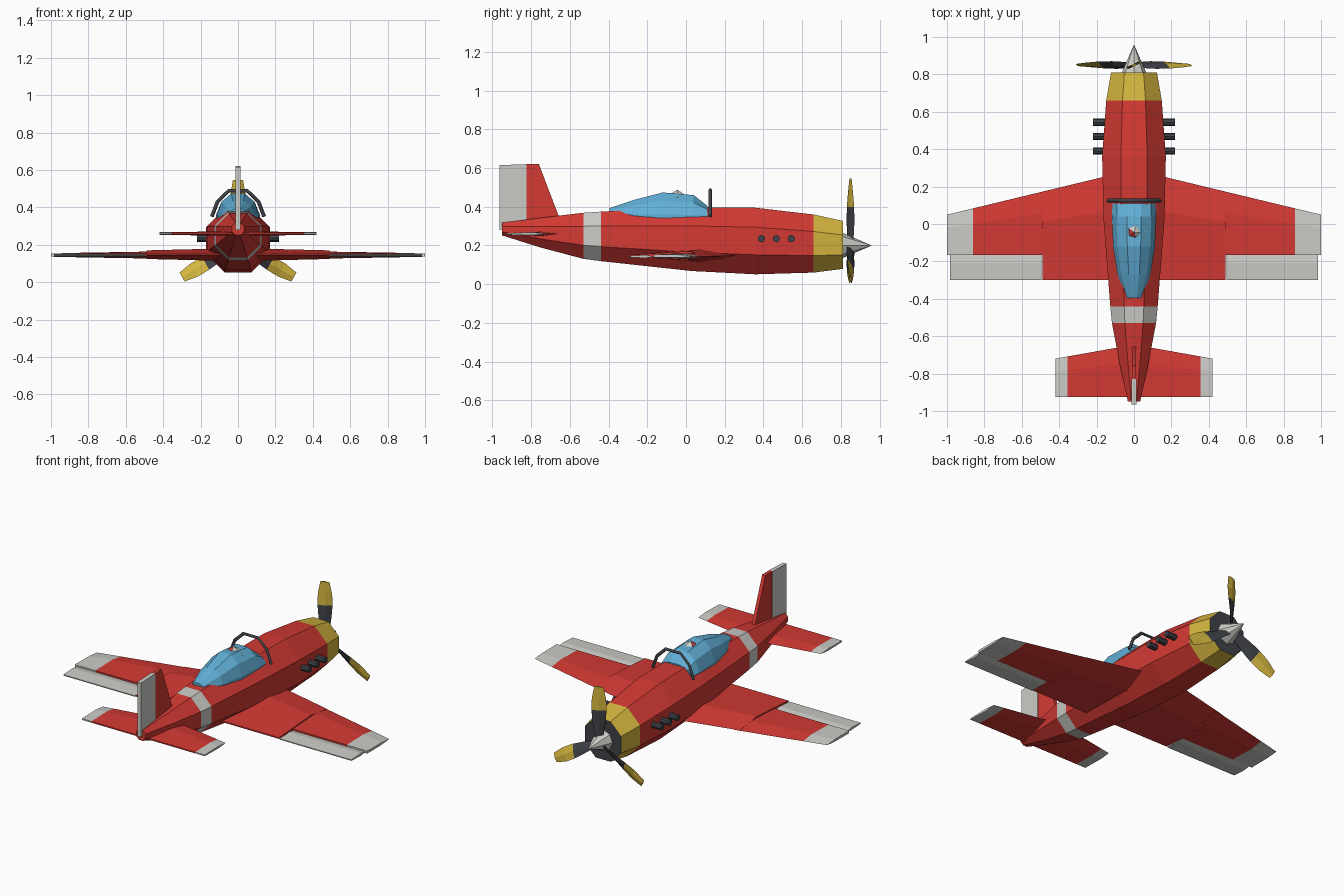
import bpy, bmesh, math
from mathutils import Matrix, Vector

old = bpy.data.objects.get("Cube")
if old:
    bpy.data.objects.remove(old, do_unlink=True)


def material(name, rgb):
    m = bpy.data.materials.new(name)
    m.use_nodes = True
    m.diffuse_color = (*rgb, 1)
    m.node_tree.nodes["Principled BSDF"].inputs["Base Color"].default_value = (*rgb, 1)
    return m


RED = material("red paint", (0.66, 0.042, 0.034))
WHITE = material("off white paint", (0.6, 0.6, 0.57))
YELLOW = material("yellow paint", (0.66, 0.47, 0.05))
BLUE = material("canopy blue", (0.12, 0.43, 0.68))
DARK = material("dark metal", (0.05, 0.055, 0.065))


def finish(name, bm, mats):
    bmesh.ops.recalc_face_normals(bm, faces=bm.faces)
    mesh = bpy.data.meshes.new(name)
    bm.to_mesh(mesh)
    bm.free()
    for m in mats:
        mesh.materials.append(m)
    obj = bpy.data.objects.new(name, mesh)
    bpy.context.collection.objects.link(obj)
    return obj


def loft(name, sections, mats, bands=None, caps=None):
    """Skin a row of closed sections; bands gives a material per segment."""
    bm = bmesh.new()
    rings = [[bm.verts.new(p) for p in s] for s in sections]
    n = len(rings[0])
    bands = bands or [0] * (len(rings) - 1)
    caps = caps or (bands[0], bands[-1])
    for a, b, mat in zip(rings, rings[1:], bands):
        for i in range(n):
            j = (i + 1) % n
            bm.faces.new((a[i], a[j], b[j], b[i])).material_index = mat
    for ring, mat in zip((rings[0], rings[-1]), caps):
        bm.faces.new(ring).material_index = mat
    return finish(name, bm, mats)


def octagon(y, zc, r):
    k = r / math.cos(math.pi / 8)
    angles = [math.pi / 8 + i * math.pi / 4 for i in range(8)]
    return [(k * math.cos(a) * 0.99, y, zc + k * math.sin(a)) for a in angles]


def airfoil(x, front, back, z, thick, edge=0.004):
    crest = front + (back - front) * 0.34
    h = thick / 2
    return [(x, front, z), (x, crest, z + h), (x, back, z + edge),
            (x, back, z - edge), (x, crest, z - h)]


# Fuselage: octagonal hull with a white tail band, yellow cowl and dark nose face
hull = [(-0.95, 0.285, 0.033), (-0.75, 0.266, 0.077), (-0.53, 0.25, 0.119),
        (-0.44, 0.247, 0.128), (0.03, 0.233, 0.165), (0.36, 0.223, 0.172),
        (0.66, 0.21, 0.15), (0.81, 0.203, 0.124)]
loft("fuselage", [octagon(*h) for h in hull], [RED, WHITE, YELLOW, DARK],
     [0, 0, 1, 0, 0, 0, 2], (0, 3))


# Wings: thick inner panel, thinner outer panels with white tips and ailerons
def leading(x):
    return 0.291 - 0.241 * abs(x)


loft("wing_centre", [airfoil(x, leading(x), -0.3, 0.147, t)
                     for x, t in ((-0.49, 0.046), (0, 0.07), (0.49, 0.046))], [RED])
for side, label in ((1, "left"), (-1, "right")):
    loft(label + "_outer_wing",
         [airfoil(side * x, leading(x), -0.165, 0.145, t, 0.008)
          for x, t in ((0.45, 0.038), (0.86, 0.024), (1.0, 0.014))],
         [RED, WHITE], [0, 1])
    loft(label + "_aileron",
         [airfoil(side * x, -0.16, -0.3, 0.143, 0.016, 0.003)
          for x in (0.495, 0.985)], [WHITE])

# Tailplane with white tips
tail = [(0.42, -0.72, 0.014), (0.355, -0.708, 0.016), (0, -0.645, 0.024)]
stations = [(-x, f, t) for x, f, t in tail] + [(x, f, t) for x, f, t in tail[1::-1]]
loft("tailplane", [airfoil(x, f, -0.925, 0.26, t) for x, f, t in stations],
     [RED, WHITE], [1, 0, 0, 1])


# Upright fin and rudder
def plate(name, outline, half, mat):
    loft(name, [[(x, y, z) for y, z in outline] for x in (-half, half)], [mat])


plate("fin", [(-0.83, 0.29), (-0.65, 0.31), (-0.657, 0.35), (-0.76, 0.62), (-0.83, 0.62)],
      0.011, RED)
plate("rudder", [(-0.965, 0.28), (-0.825, 0.3), (-0.825, 0.62), (-0.965, 0.615)],
      0.013, WHITE)


# Canopy: faceted bubble set into the hull
def bubble(y, w, base, top):
    shoulder = base + (top - base) * 0.62
    half = [(w, base - 0.03), (w, base), (w * 0.78, shoulder), (w * 0.32, top)]
    return ([(x, y, z) for x, z in half] + [(-x, y, z) for x, z in half[::-1]])


loft("canopy", [bubble(-0.395, 0.045, 0.365, 0.393), bubble(-0.27, 0.088, 0.362, 0.435),
                bubble(-0.12, 0.112, 0.36, 0.474), bubble(0.04, 0.118, 0.358, 0.46),
                bubble(0.11, 0.115, 0.355, 0.405)], [BLUE])

# Windshield arch
curve = bpy.data.curves.new("arch_path", "CURVE")
curve.dimensions = "3D"
curve.bevel_depth = 0.01
curve.bevel_resolution = 0
spline = curve.splines.new("POLY")
arch = [(0.14, 0.35), (0.11, 0.43), (0.05, 0.488)]
path = arch + [(-x, z) for x, z in arch[::-1]]
spline.points.add(len(path) - 1)
for point, (x, z) in zip(spline.points, path):
    point.co = (x, 0.125, z, 1)
curve.materials.append(DARK)
bpy.context.collection.objects.link(bpy.data.objects.new("windshield_arch", curve))

# Pilot helmet showing through the canopy roof
bm = bmesh.new()
bmesh.ops.create_icosphere(bm, subdivisions=1, radius=0.068,
                           matrix=Matrix.Translation((0, -0.045, 0.42)))
for f in bm.faces:
    c = f.calc_center_median()
    f.material_index = int(c.x < -0.01 and c.y < -0.03)
finish("pilot_helmet", bm, [WHITE, RED])


# Exhaust stubs, three on each side
def cylinder(name, centre, axis, r1, r2, depth, mat, sides=8):
    bm = bmesh.new()
    turn = Vector((0, 0, 1)).rotation_difference(Vector(axis)).to_matrix().to_4x4()
    bmesh.ops.create_cone(bm, cap_ends=True, segments=sides, radius1=r1, radius2=r2,
                          depth=depth, matrix=Matrix.Translation(centre) @ turn)
    return finish(name, bm, [mat])


for side, label in ((1, "left"), (-1, "right")):
    for i in range(3):
        cylinder(f"{label}_exhaust_{i + 1}", (side * 0.175, 0.39 + i * 0.077, 0.235),
                 (side, 0, 0), 0.019, 0.019, 0.09, DARK)

# Spinner and three twisted propeller blades with yellow tips
HUB = Vector((0, 0.85, 0.2))
cylinder("spinner", (0, 0.883, 0.2), (0, 1, 0), 0.066, 0.001, 0.15, WHITE)


def blade_section(r, w, pitch):
    turn = Matrix.Rotation(pitch, 3, "Z")
    t = 0.006
    return [turn @ Vector(p) for p in ((w, 0, r), (0, t, r), (-w, 0, r), (0, -t, r))]


blade = [(0.02, 0.022, 0.75), (0.12, 0.036, 0.6), (0.2, 0.043, 0.45),
         (0.27, 0.042, 0.32), (0.345, 0.028, 0.2)]
for i in range(3):
    spin = Matrix.Rotation(i * math.tau / 3, 3, "Y")
    loft(f"propeller_blade_{i + 1}",
         [[HUB + spin @ p for p in blade_section(*b)] for b in blade],
         [DARK, YELLOW], [0, 0, 1, 1])
